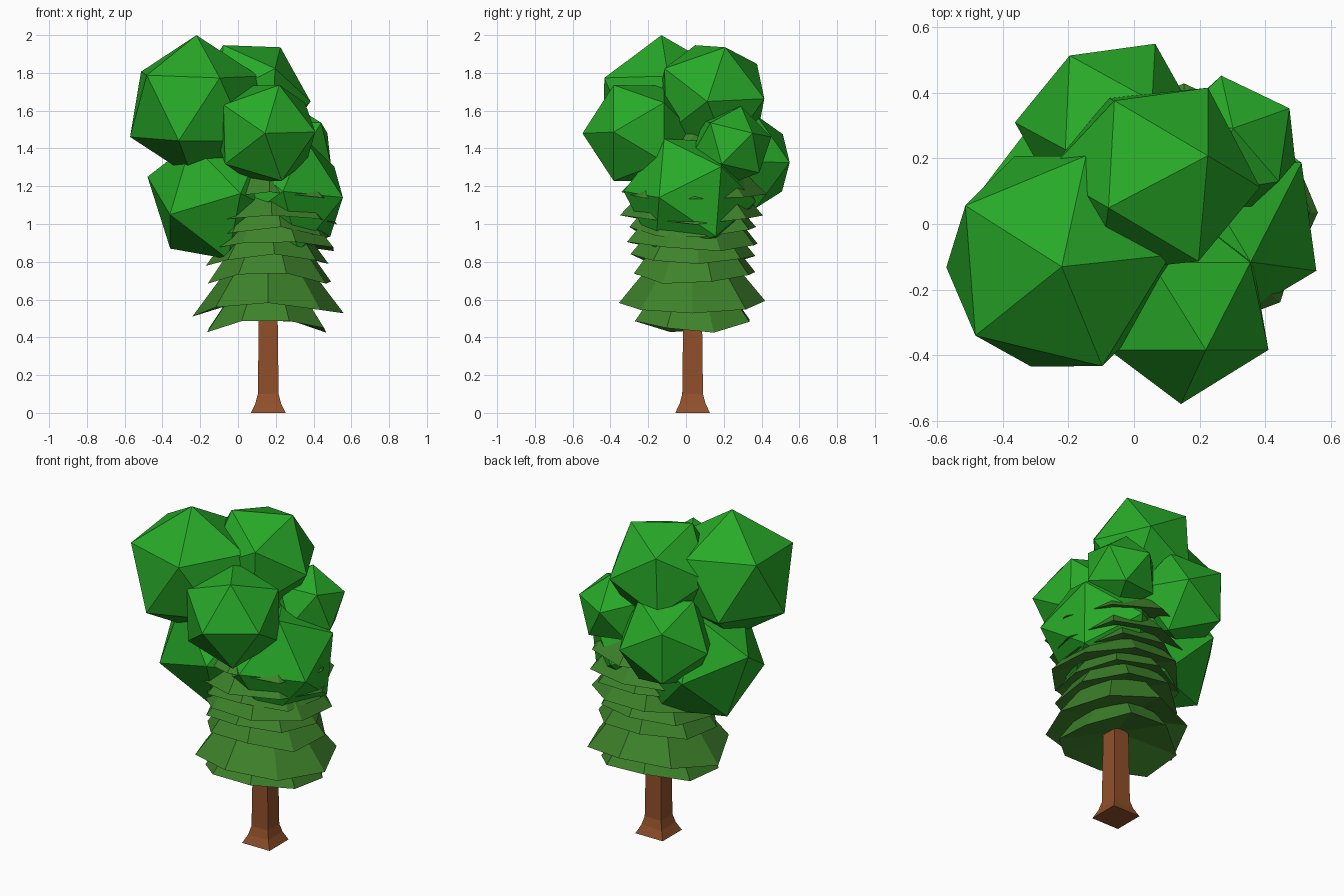
import bpy, bmesh, math, random
from mathutils import Vector, Matrix

if "Cube" in bpy.data.objects:
    bpy.data.objects.remove(bpy.data.objects["Cube"])

random.seed(4)
CX, CY = 0.16, 0.035  # trunk axis


def material(name, rgb):
    m = bpy.data.materials.new(name)
    m.diffuse_color = (*rgb, 1)
    m.use_nodes = True
    m.node_tree.nodes["Principled BSDF"].inputs["Base Color"].default_value = m.diffuse_color
    return m


LEAF = material("leaf green", (0.021, 0.40, 0.021))
PINE = material("pine green", (0.048, 0.225, 0.024))
BARK = material("bark brown", (0.28, 0.08, 0.023))


def finish(bm, name, mat):
    bmesh.ops.recalc_face_normals(bm, faces=bm.faces[:])
    me = bpy.data.meshes.new(name)
    bm.to_mesh(me)
    bm.free()
    me.materials.append(mat)
    ob = bpy.data.objects.new(name, me)
    bpy.context.collection.objects.link(ob)
    return ob


# Leaf ball: icosahedron turned so one corner points at "tip" and a neighbour at "side"
def leaf_ball(name, centre, radius, tip, side):
    c = Vector(centre)
    z = (Vector(tip) - c).normalized()
    s = Vector(side) - c
    x = (s - z * s.dot(z)).normalized()
    y = z.cross(x)
    rot = Matrix((x, y, z)).transposed().to_4x4()
    bm = bmesh.new()
    bmesh.ops.create_icosphere(bm, subdivisions=1, radius=radius,
                               matrix=Matrix.Translation(c) @ rot)
    finish(bm, name, LEAF)


leaf_ball("leaf_ball_top_left", (-0.23, -0.113, 1.622), 0.378, (-0.22, -0.13, 2.0), (0.1, -0.095, 1.78))
leaf_ball("leaf_ball_top_back", (0.06, 0.135, 1.665), 0.325, (0.225, 0.208, 1.936), (-0.06, 0.37, 1.84))
leaf_ball("leaf_ball_front", (0.143, -0.25, 1.48), 0.298, (0.143, -0.545, 1.48), (0.22, -0.38, 1.74))
leaf_ball("leaf_ball_low_left", (-0.116, 0.033, 1.15), 0.38, (-0.48, 0.085, 1.25), (-0.36, -0.24, 1.05))
leaf_ball("leaf_ball_low_right", (0.243, 0.02, 1.146), 0.352, (0.56, -0.145, 1.14), (0.5, 0.185, 1.30))
leaf_ball("leaf_ball_back", (-0.075, 0.297, 1.328), 0.288, (-0.2, 0.52, 1.48), (0.06, 0.554, 1.33))
leaf_ball("leaf_ball_small_right", (0.298, 0.24, 1.41), 0.22, (0.47, 0.35, 1.48), (0.30, 0.29, 1.62))


# Pine skirt: uneven eight-sided cone, drooping left and right, with a hollowed underside
def skirt(name, z, r, height, turn, droop):
    bm = bmesh.new()
    rim = []
    for i in range(8):
        a = turn + i * math.tau / 8
        rr = r + random.uniform(-0.015, 0.015)
        dz = random.uniform(-0.012, 0.012) - droop * math.cos(2 * a)
        rim.append(bm.verts.new((CX + rr * math.cos(a), CY + rr * math.sin(a), z + dz)))
    apex = bm.verts.new((CX, CY, z + height))
    under = bm.verts.new((CX, CY, z + 0.08))
    for i in range(8):
        a, b = rim[i], rim[(i + 1) % 8]
        bm.faces.new((a, b, apex))
        bm.faces.new((b, a, under))
    finish(bm, name, PINE)


# rim height, radius, cone height, turn, droop
SKIRTS = [(0.465, 0.335, 0.46, 0.35, 0.04), (0.555, 0.39, 0.50, 0.0, 0.035),
          (0.715, 0.335, 0.45, 0.3, 0.035), (0.81, 0.335, 0.42, 0.1, 0.025),
          (0.88, 0.365, 0.45, 0.4, 0.02), (0.955, 0.345, 0.42, 0.2, 0.02),
          (1.03, 0.38, 0.42, 0.05, 0.025), (1.14, 0.385, 0.40, 0.02, 0.02)]
for n, (z, r, h, t, d) in enumerate(SKIRTS):
    skirt(f"pine_skirt_{n + 1}", z, r, h, t, d)

# Trunk: square post with a flared foot
bm = bmesh.new()
rings = []
for z, half in [(0, 0.092), (0.05, 0.068), (0.10, 0.055), (0.5, 0.05), (1.3, 0.035)]:
    rings.append([bm.verts.new((CX + sx * half, CY + sy * half, z))
                  for sx, sy in ((-1, -1), (1, -1), (1, 1), (-1, 1))])
for lo, hi in zip(rings, rings[1:]):
    for i in range(4):
        j = (i + 1) % 4
        bm.faces.new((lo[i], lo[j], hi[j], hi[i]))
bm.faces.new(rings[0][::-1])
bm.faces.new(rings[-1])
finish(bm, "trunk", BARK)
